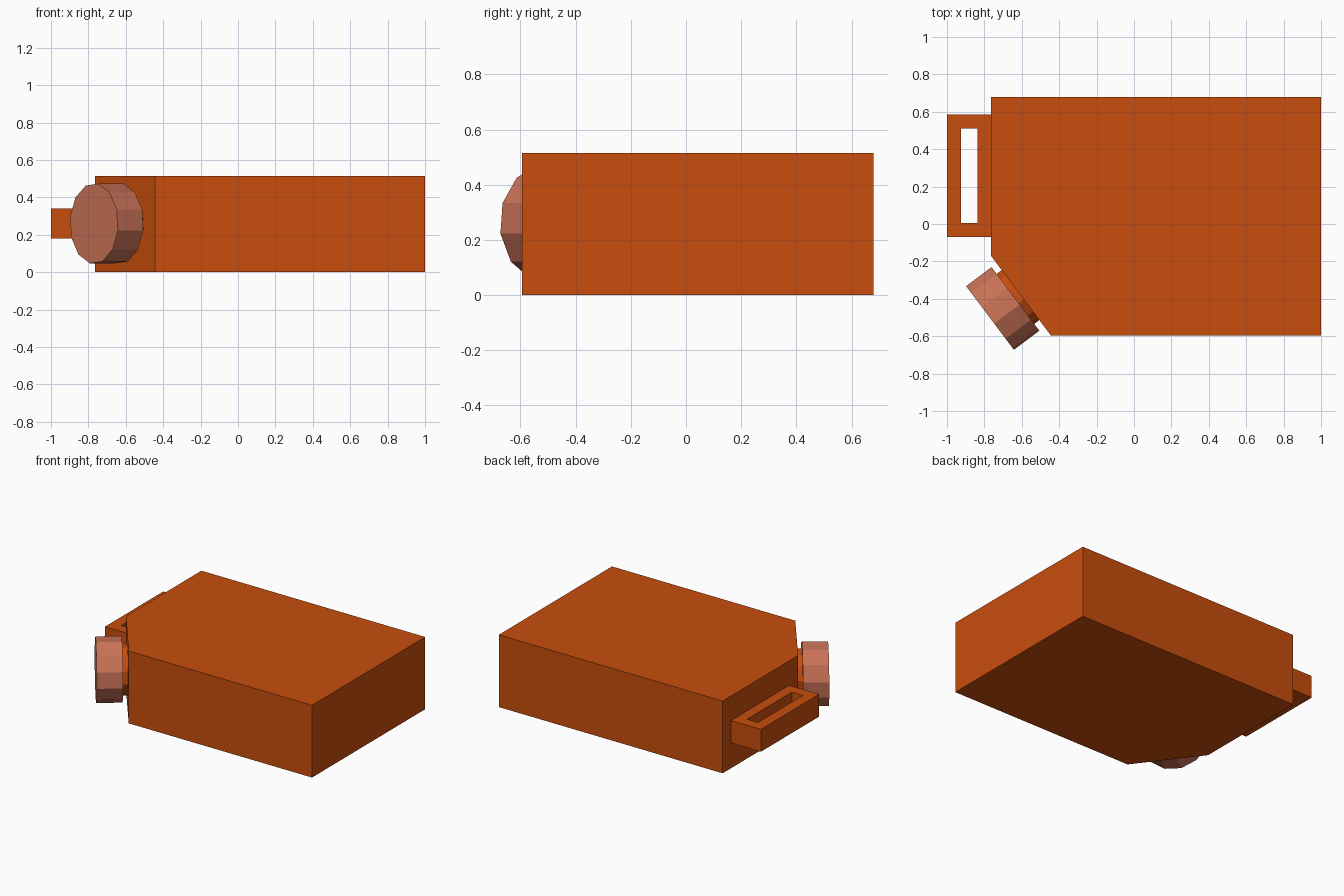
import bpy, bmesh
from math import radians, cos, sin
from mathutils import Vector

if "Cube" in bpy.data.objects:
    bpy.data.objects.remove(bpy.data.objects["Cube"])


def material(name, rgb):
    m = bpy.data.materials.new(name)
    m.diffuse_color = (*rgb, 1)
    m.use_nodes = True
    m.node_tree.nodes["Principled BSDF"].inputs["Base Color"].default_value = m.diffuse_color
    return m


orange = material("orange plastic", (0.58, 0.074, 0.004))
pink = material("salmon cap", (0.59, 0.17, 0.095))


def finish(name, bm, mat):
    bmesh.ops.recalc_face_normals(bm, faces=bm.faces)
    me = bpy.data.meshes.new(name)
    bm.to_mesh(me)
    bm.free()
    me.materials.append(mat)
    ob = bpy.data.objects.new(name, me)
    bpy.context.collection.objects.link(ob)
    return ob


def prism(name, base, offset, mat):
    """Closed prism: a flat outline swept along an offset."""
    bm = bmesh.new()
    face = bm.faces.new([bm.verts.new(p) for p in base])
    ext = bmesh.ops.extrude_face_region(bm, geom=[face], use_keep_orig=True)
    verts = [g for g in ext["geom"] if isinstance(g, bmesh.types.BMVert)]
    bmesh.ops.translate(bm, verts=verts, vec=offset)
    return finish(name, bm, mat)


# Tank body with one chamfered corner
outline = [(-0.765, 0.68), (-0.765, -0.17), (-0.445, -0.595), (1, -0.595), (1, 0.68)]
prism("tank_body", [(x, y, 0) for x, y in outline], (0, 0, 0.515), orange)


# Carry handle: rectangular loop with a slot through it
def ring(x0, x1, y0, y1):
    return [(x0, y0), (x1, y0), (x1, y1), (x0, y1)]


bm = bmesh.new()
outer, inner = ring(-1, -0.765, -0.07, 0.585), ring(-0.925, -0.838, 0.005, 0.51)
loops = [[bm.verts.new((x, y, z)) for x, y in pts]
         for pts, z in ((outer, 0.18), (outer, 0.34), (inner, 0.34), (inner, 0.18))]
for a, b in zip(loops, loops[1:] + loops[:1]):
    for i in range(4):
        j = (i + 1) % 4
        bm.faces.new((a[i], a[j], b[j], b[i]))
finish("carry_handle", bm, orange)

# Neck and cap: twelve-sided discs pointing out of the chamfered corner
out = Vector((-0.8, -0.6, 0))
side = Vector((0.6, -0.8, 0))
up = Vector((0, 0, 1))
cap_front = Vector((-0.77, -0.5025, 0.26))


def disc(name, radius, start, depth, mat):
    angles = [radians(20 + 30 * i) for i in range(12)]
    base = [cap_front - out * start + (side * cos(a) + up * sin(a)) * radius for a in angles]
    prism(name, base, -out * depth, mat)


disc("cap", 0.216, 0, 0.17, pink)
disc("neck", 0.17, 0.165, 0.06, orange)
